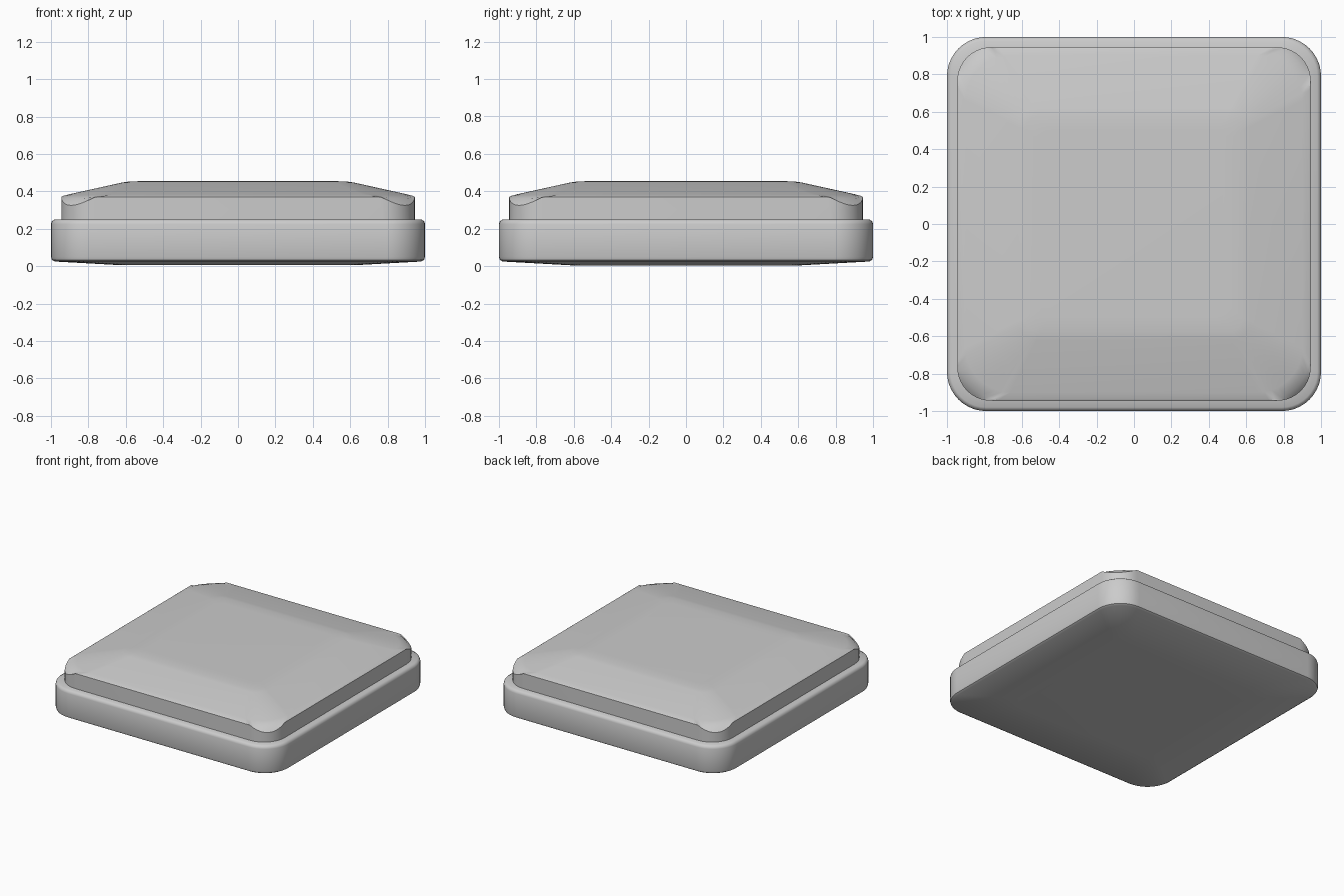
import bpy, bmesh
from math import pi, sin, cos, radians

if "Cube" in bpy.data.objects:
    bpy.data.objects.remove(bpy.data.objects["Cube"])

SEG = 10  # segments per rounded corner


def ring(h, r, z, dip=0.0):
    """Rounded square outline; dip lowers the corner points."""
    pts = []
    for q in range(4):
        a0 = q * pi / 2
        cx = (h - r) * (1 if q in (0, 3) else -1)
        cy = (h - r) * (1 if q in (0, 1) else -1)
        for i in range(SEG + 1):
            t = i / SEG * pi / 2
            pts.append((cx + r * cos(a0 + t), cy + r * sin(a0 + t), z - dip * sin(2 * t)))
    return pts


def loft(name, rings):
    bm = bmesh.new()
    loops = [[bm.verts.new(p) for p in ring(*r)] for r in rings]
    n = len(loops[0])
    for a, b in zip(loops, loops[1:]):
        for i in range(n):
            j = (i + 1) % n
            bm.faces.new((a[i], a[j], b[j], b[i]))
    bm.faces.new(loops[0][::-1])
    bm.faces.new(loops[-1])
    bmesh.ops.recalc_face_normals(bm, faces=bm.faces)
    me = bpy.data.meshes.new(name)
    bm.to_mesh(me)
    bm.free()
    ob = bpy.data.objects.new(name, me)
    bpy.context.collection.objects.link(ob)
    bpy.ops.object.select_all(action='DESELECT')
    ob.select_set(True)
    bpy.context.view_layer.objects.active = ob
    bpy.ops.object.shade_smooth_by_angle(angle=radians(40))
    return ob


# Base tray with a slightly bulging underside and soft rims
loft("base", [
    (0.62, 0.10, 0.005), (0.98, 0.19, 0.025), (0.995, 0.205, 0.034), (1.0, 0.21, 0.05),
    (1.0, 0.21, 0.225), (0.995, 0.205, 0.24), (0.98, 0.19, 0.25), (0.90, 0.15, 0.25),
])

# Raised lid: upright wall, corners that droop, sloped border, flat plateau
loft("lid", [
    (0.945, 0.18, 0.245), (0.945, 0.18, 0.37, 0.045), (0.935, 0.22, 0.376, 0.015),
    (0.90, 0.24, 0.385, 0.005), (0.62, 0.10, 0.447), (0.58, 0.08, 0.453), (0.50, 0.06, 0.455),
])
